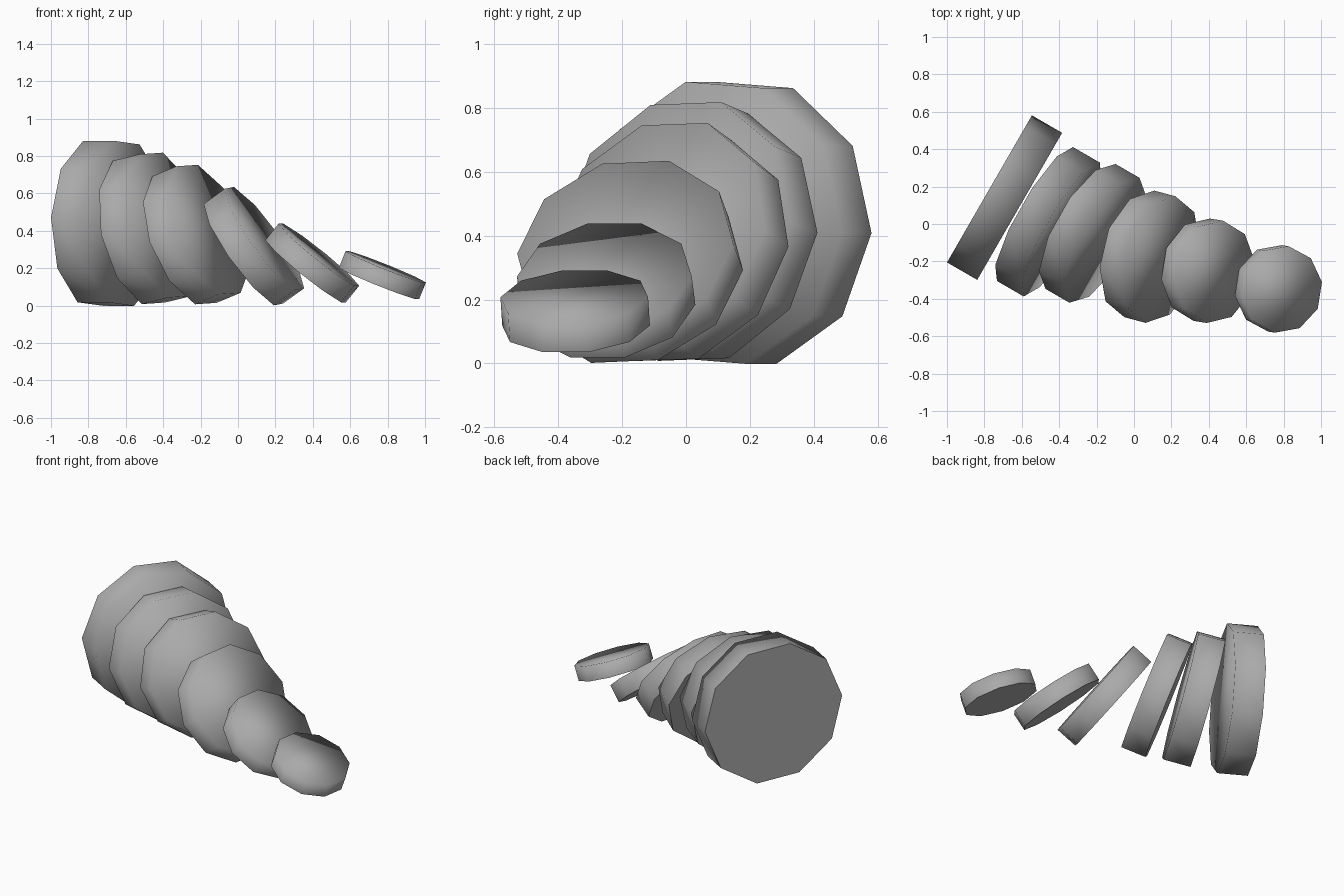
import bpy, bmesh
from math import sin, cos, pi, radians
from mathutils import Vector

cube = bpy.data.objects.get("Cube")
if cube:
    bpy.data.objects.remove(cube, do_unlink=True)

grey = bpy.data.materials.new("plain_grey")
grey.use_nodes = True
tone = (0.4, 0.4, 0.4, 1)
grey.diffuse_color = tone
grey.node_tree.nodes["Principled BSDF"].inputs["Base Color"].default_value = tone

SIDES = 10
THICKNESS_RATIO = 0.41


def add_disc(name, centre, radius, azimuth, elevation, roll):
    """Ten-sided disc whose front cap faces along the given direction."""
    a, e = radians(azimuth), radians(elevation)
    axis = Vector((cos(a) * cos(e), sin(a) * cos(e), sin(e)))
    across = Vector((-sin(a), cos(a), 0))
    up = axis.cross(across)
    half = axis * radius * THICKNESS_RATIO / 2

    bm = bmesh.new()
    back, front = [], []
    for i in range(SIDES):
        t = 2 * pi * i / SIDES + radians(roll)
        spoke = (across * cos(t) + up * sin(t)) * radius
        back.append(bm.verts.new(spoke - half))
        front.append(bm.verts.new(spoke + half))
    # Front cap and rim blend smoothly; the back cap stays flat
    bm.faces.new(front).smooth = True
    bm.faces.new(back[::-1]).smooth = False
    for i in range(SIDES):
        j = (i + 1) % SIDES
        bm.faces.new((back[i], back[j], front[j], front[i])).smooth = True
    for edge in bm.edges:
        edge.smooth = all(f.smooth for f in edge.link_faces)

    mesh = bpy.data.meshes.new(name)
    bm.to_mesh(mesh)
    bm.free()
    mesh.materials.append(grey)
    obj = bpy.data.objects.new(name, mesh)
    obj.location = centre
    bpy.context.collection.objects.link(obj)


# Row of toppling discs: centre, radius, azimuth, elevation, roll
add_disc("upright_disc", (-0.692, 0.141, 0.44), 0.455, -30, 0, -4)
add_disc("second_disc", (-0.458, 0.012, 0.413), 0.412, -30, 12, 2)
add_disc("third_disc", (-0.222, -0.05, 0.38), 0.383, -30, 20, 2)
add_disc("fourth_disc", (0.085, -0.175, 0.318), 0.348, -15, 35, 3)
add_disc("fifth_disc", (0.397, -0.25, 0.228), 0.277, -9, 51, 0)
add_disc("fallen_disc", (0.772, -0.347, 0.163), 0.234, -9, 68, 0)
